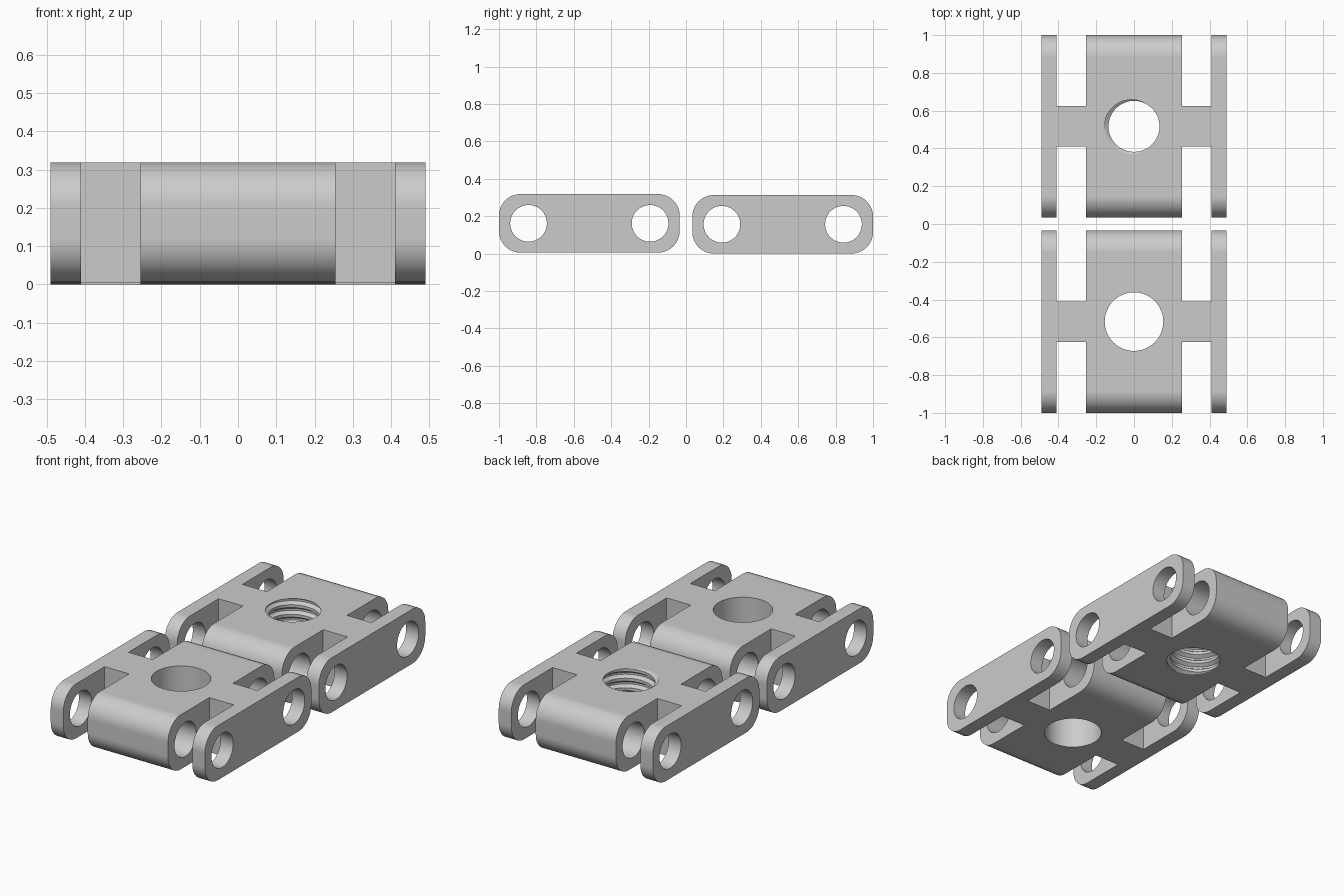
import bpy, bmesh, math
from mathutils import Matrix

if "Cube" in bpy.data.objects:
    bpy.data.objects.remove(bpy.data.objects["Cube"], do_unlink=True)

grey = bpy.data.materials.new("plain grey")
grey.use_nodes = True
grey.diffuse_color = (0.6, 0.6, 0.6, 1)
grey.node_tree.nodes["Principled BSDF"].inputs["Base Color"].default_value = (0.6, 0.6, 0.6, 1)

WIDTH, LENGTH, HEIGHT = 0.98, 0.966, 0.313
CORNER = 0.115          # rounding of the block ends
PIN_OFFSET = 0.325      # side holes, from the block middle
THREAD_TURNS, PITCH = 10, 0.055


def finish(name, bm):
    bmesh.ops.recalc_face_normals(bm, faces=bm.faces)
    mesh = bpy.data.meshes.new(name)
    bm.to_mesh(mesh)
    bm.free()
    mesh.materials.append(grey)
    obj = bpy.data.objects.new(name, mesh)
    bpy.context.collection.objects.link(obj)
    return obj


def box(name, size, centre):
    bm = bmesh.new()
    bmesh.ops.create_cube(bm, size=1, matrix=Matrix.Translation(centre) @ Matrix.Diagonal((*size, 1)))
    return finish(name, bm)


def rod(name, radius, length, centre, turn=0):
    bm = bmesh.new()
    bmesh.ops.create_cone(bm, cap_ends=True, segments=64, radius1=radius, radius2=radius, depth=length,
                          matrix=Matrix.Translation(centre) @ Matrix.Rotation(turn, 4, "Y"))
    return finish(name, bm)


def tap(name, centre_y, top):
    """Threaded cutter whose rows climb along the helix."""
    bm = bmesh.new()
    n = 48
    radii = (0.135, 0.135, 0.155, 0.155)
    heights = (0, 0.3, 0.55, 0.75)
    rows = THREAD_TURNS * 4
    start = top - (0.65 + 0.53 + 7) * PITCH
    grid = {}

    def vert(i, j):
        if i == n:
            i, j = 0, j + 4
        if (i, j) not in grid:
            a = math.tau * i / n
            z = start + (j // 4 + heights[j % 4] + i / n) * PITCH
            r = radii[j % 4]
            grid[i, j] = bm.verts.new((r * math.cos(a), centre_y + r * math.sin(a), z))
        return grid[i, j]

    for j in range(rows):
        for i in range(n):
            bm.faces.new((vert(i, j), vert(i + 1, j), vert(i + 1, j + 1), vert(i, j + 1)))
    # fan caps over both open ends
    for j in (0, rows):
        loop = [vert(i, j) for i in range(n)] + [vert(0, j + k) for k in (4, 3, 2, 1)]
        tip = bm.verts.new((0, centre_y, start + (j / 4 + 0.5) * PITCH))
        for a, b in zip(loop, loop[1:] + loop[:1]):
            bm.faces.new((a, b, tip))
    return finish(name, bm)


def body(name, centre_y, base):
    """Rounded slab profile extruded across the width."""
    bm = bmesh.new()
    ring = []
    for corner, (sy, sz) in enumerate(((1, 1), (-1, 1), (-1, -1), (1, -1))):
        for k in range(11):
            a = math.pi / 2 * (corner + k / 10)
            y = sy * (LENGTH / 2 - CORNER) + CORNER * math.cos(a)
            z = sz * (HEIGHT / 2 - CORNER) + CORNER * math.sin(a)
            ring.append(bm.verts.new((-WIDTH / 2, centre_y + y, base + HEIGHT / 2 + z)))
    face = bm.faces.new(ring)
    out = bmesh.ops.extrude_face_region(bm, geom=[face])["geom"]
    bmesh.ops.translate(bm, vec=(WIDTH, 0, 0), verts=[v for v in out if isinstance(v, bmesh.types.BMVert)])
    return finish(name, bm)


def link_block(name, centre_y, base, threaded):
    block = body(name, centre_y, base)
    mid = base + HEIGHT / 2
    cutters = []
    for end in (-1, 1):
        # slots that separate the side plates from the core
        for side in (-1, 1):
            cutters.append(box("slot_cutter", (0.155, 0.5, 1), (side * 0.3325, centre_y + end * 0.358, mid)))
        # pin hole across the full width
        cutters.append(rod("pin_cutter", 0.098, 2, (0, centre_y + end * PIN_OFFSET, mid), math.pi / 2))
    if threaded:
        cutters.append(tap("thread_cutter", centre_y, base + HEIGHT))
    else:
        cutters.append(rod("bore_cutter", 0.155, 1, (0, centre_y, mid)))

    bpy.ops.object.select_all(action="DESELECT")
    bpy.context.view_layer.objects.active = block
    block.select_set(True)
    for cutter in cutters:
        mod = block.modifiers.new("cut", "BOOLEAN")
        mod.operation, mod.solver, mod.object = "DIFFERENCE", "EXACT", cutter
        bpy.ops.object.modifier_apply(modifier=mod.name)
        bpy.data.objects.remove(cutter, do_unlink=True)
    bpy.ops.object.shade_smooth_by_angle(angle=math.radians(30))
    normals = block.modifiers.new("even shading", "WEIGHTED_NORMAL")
    normals.keep_sharp = True


link_block("front_plain_link", -0.517, 0.005, False)
link_block("back_threaded_link", 0.517, 0.0, True)
